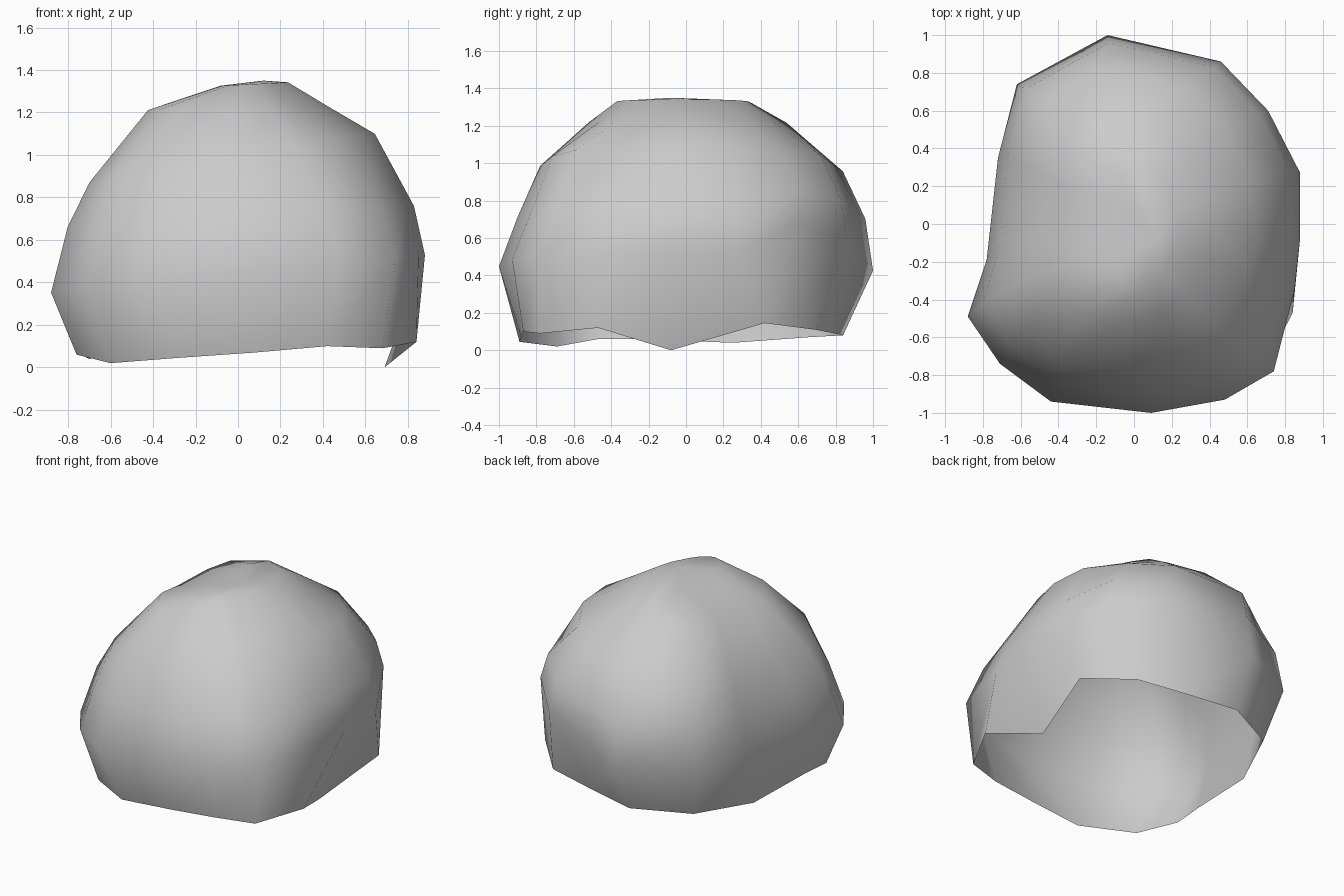
import bpy
import bmesh
from math import hypot

cube = bpy.data.objects.get("Cube")
if cube:
    bpy.data.objects.remove(cube, do_unlink=True)


def make_material(name, colour):
    material = bpy.data.materials.new(name)
    material.use_nodes = True
    material.diffuse_color = colour
    shader = next(n for n in material.node_tree.nodes if n.type == "BSDF_PRINCIPLED")
    shader.inputs["Base Color"].default_value = colour
    shader.inputs["Roughness"].default_value = 0.9
    return material


# Widest girth, counter-clockwise from the left side: x, y, rise above its level
outline = [(0.88, -0.07, 0), (0.88, 0.27, 0), (0.71, 0.6, 0.17),
           (0.46, 0.86, 0.11), (-0.14, 1, 0), (-0.62, 0.74, 0.06),
           (-0.72, 0.35, 0.04), (-0.78, -0.19, 0), (-0.88, -0.49, 0),
           (-0.71, -0.74, 0), (-0.44, -0.94, 0), (0.09, -1, 0),
           (0.48, -0.93, 0), (0.74, -0.78, 0), (0.85, -0.35, 0)]
# Ragged open bottom edge, one point below each outline point
rim = [(0.69, -0.08, 0), (0.8, 0.42, 0.145), (0.55, 0.69, 0.11),
       (0.2, 0.77, 0.095), (-0.15, 0.84, 0.08), (-0.52, 0.66, 0.07),
       (-0.7, 0.25, 0.04), (-0.74, -0.25, 0.06), (-0.76, -0.47, 0.06),
       (-0.6, -0.69, 0.02), (-0.28, -0.89, 0.045), (0.08, -0.88, 0.07),
       (0.42, -0.87, 0.1), (0.68, -0.78, 0.09), (0.84, -0.47, 0.12)]
# Each tier: height, tilt, share of rise, roundness, lean, x extents, y extents
tiers = [(0.44, 0.1, 1, 0, 0, (-0.88, 0.88), (-1, 1)),
         (0.71, 0.06, 0.6, 0.1, 0.02, (-0.8, 0.83), (-0.9, 0.96)),
         (0.99, 0.17, 0, 0.15, 0.08, (-0.67, 0.65), (-0.78, 0.84)),
         (1.22, 0.02, 0, 0.6, 0.08, (-0.41, 0.43), (-0.52, 0.54)),
         (1.33, 0.05, 0, 1, 0.06, (-0.07, 0.24), (-0.37, 0.34))]


def spread(value, extents):
    """Map -1..1 onto a pair of extents."""
    low, high = extents
    return low + (high - low) * (value + 1) / 2


def tier_ring(height, tilt, share, roundness, lean, x_extents, y_extents):
    """Girth fitted to the extents, rounded, with front and back leaning to the right."""
    points = []
    for x, v, rise in outline:
        u = x / 0.88
        factor = 1 + roundness * (1 / hypot(u, v) - 1)
        px = spread(u * factor, x_extents) - lean * abs(v)
        points.append((px, spread(v * factor, y_extents),
                       height + tilt * px + share * rise))
    return points


def build_rock():
    bm = bmesh.new()
    # Open edge and rounded body
    rings = [[bm.verts.new(point) for point in ring]
             for ring in [rim] + [tier_ring(*tier) for tier in tiers]]
    count = len(outline)
    for lower, upper in zip(rings, rings[1:]):
        for i in range(count):
            j = (i + 1) % count
            bm.faces.new((lower[i], lower[j], upper[j], upper[i]))
    # Crown
    crown = bm.verts.new((0.12, -0.08, 1.35))
    for i in range(count):
        bm.faces.new((rings[-1][i], rings[-1][(i + 1) % count], crown))
    for face in bm.faces:
        face.smooth = True
    mesh = bpy.data.meshes.new("rock_shell")
    bm.to_mesh(mesh)
    bm.free()
    mesh.materials.append(make_material("stone_grey", (0.6, 0.6, 0.6, 1)))
    rock = bpy.data.objects.new("rock_shell", mesh)
    bpy.context.collection.objects.link(rock)


build_rock()
